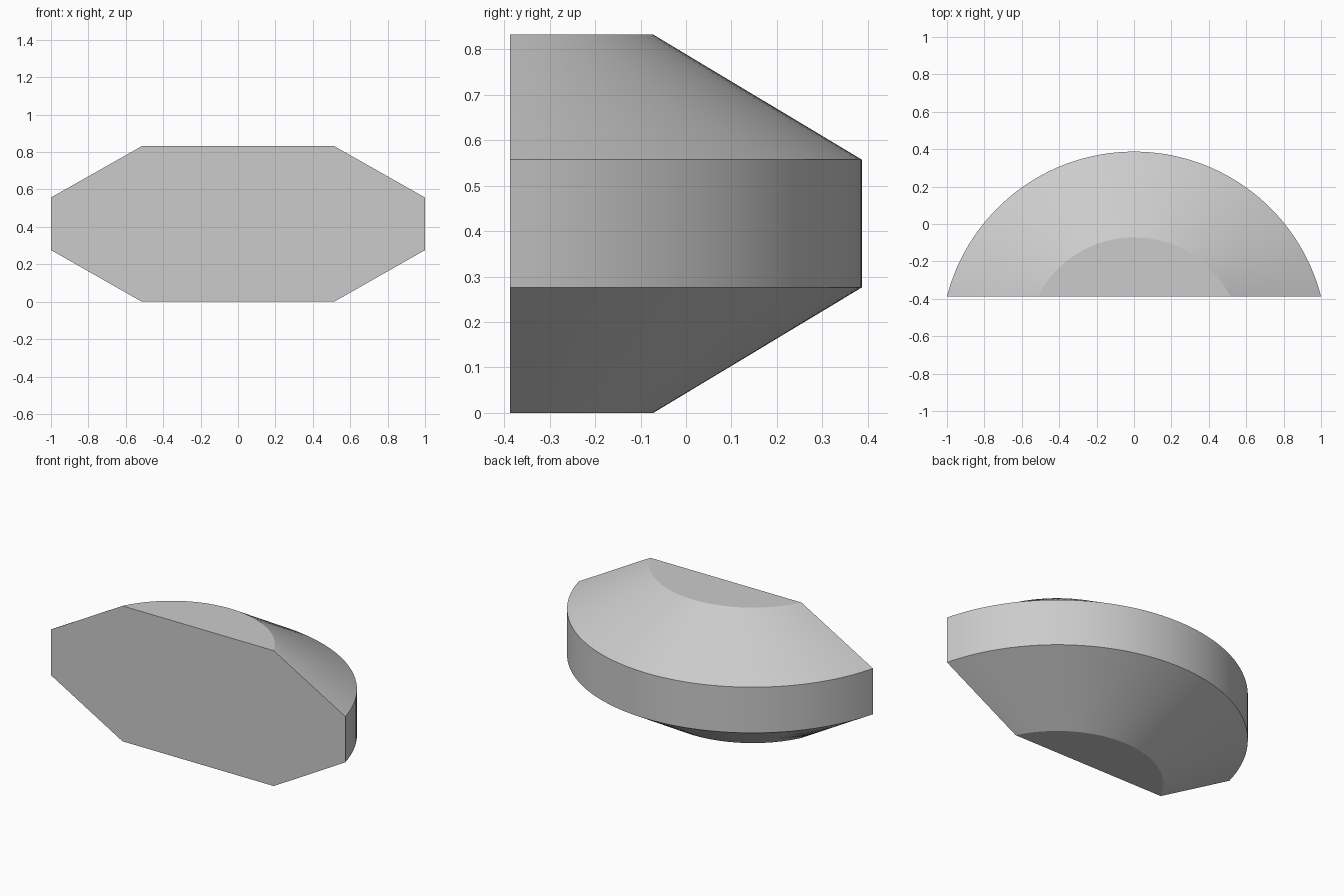
import bpy, bmesh, math

cube = bpy.data.objects.get("Cube")
if cube:
    bpy.data.objects.remove(cube, do_unlink=True)

grey = bpy.data.materials.new("light grey")
grey.use_nodes = True
colour = (0.6, 0.6, 0.6, 1)
grey.diffuse_color = colour
grey.node_tree.nodes["Principled BSDF"].inputs["Base Color"].default_value = colour

FRONT, BACK = -0.387, 0.387
SEGMENTS = 64


def arc(bm, half_width, back, z):
    """Ring of vertices on a circular arc that starts and ends on the front plane."""
    depth = back - FRONT
    radius = (half_width ** 2 + depth ** 2) / (2 * depth)
    centre = back - radius
    start = math.asin((FRONT - centre) / radius)
    sweep = math.pi - 2 * start
    angles = [start + sweep * i / SEGMENTS for i in range(SEGMENTS + 1)]
    return [bm.verts.new((radius * math.cos(a), centre + radius * math.sin(a), z))
            for a in angles]


# Arc levels from bottom to top: half width, back edge, height
levels = [(0.514, -0.072, 0), (1, BACK, 0.276), (1, BACK, 0.557), (0.514, -0.072, 0.832)]
bm = bmesh.new()
rings = [arc(bm, *level) for level in levels]

# Curved wall and both bevels
for low, high in zip(rings, rings[1:]):
    for i in range(SEGMENTS):
        bm.faces.new((low[i], low[i + 1], high[i + 1], high[i]))

# Flat bottom, top and octagonal front
bm.faces.new(rings[0][::-1])
bm.faces.new(rings[-1])
bm.faces.new([r[0] for r in rings] + [r[-1] for r in reversed(rings)])
bmesh.ops.recalc_face_normals(bm, faces=bm.faces)

mesh = bpy.data.meshes.new("bevelled_half_disc")
bm.to_mesh(mesh)
bm.free()
mesh.materials.append(grey)
body = bpy.data.objects.new("bevelled_half_disc", mesh)
bpy.context.collection.objects.link(body)

bpy.ops.object.select_all(action='DESELECT')
body.select_set(True)
bpy.context.view_layer.objects.active = body
bpy.ops.object.shade_smooth_by_angle(angle=math.radians(25))
